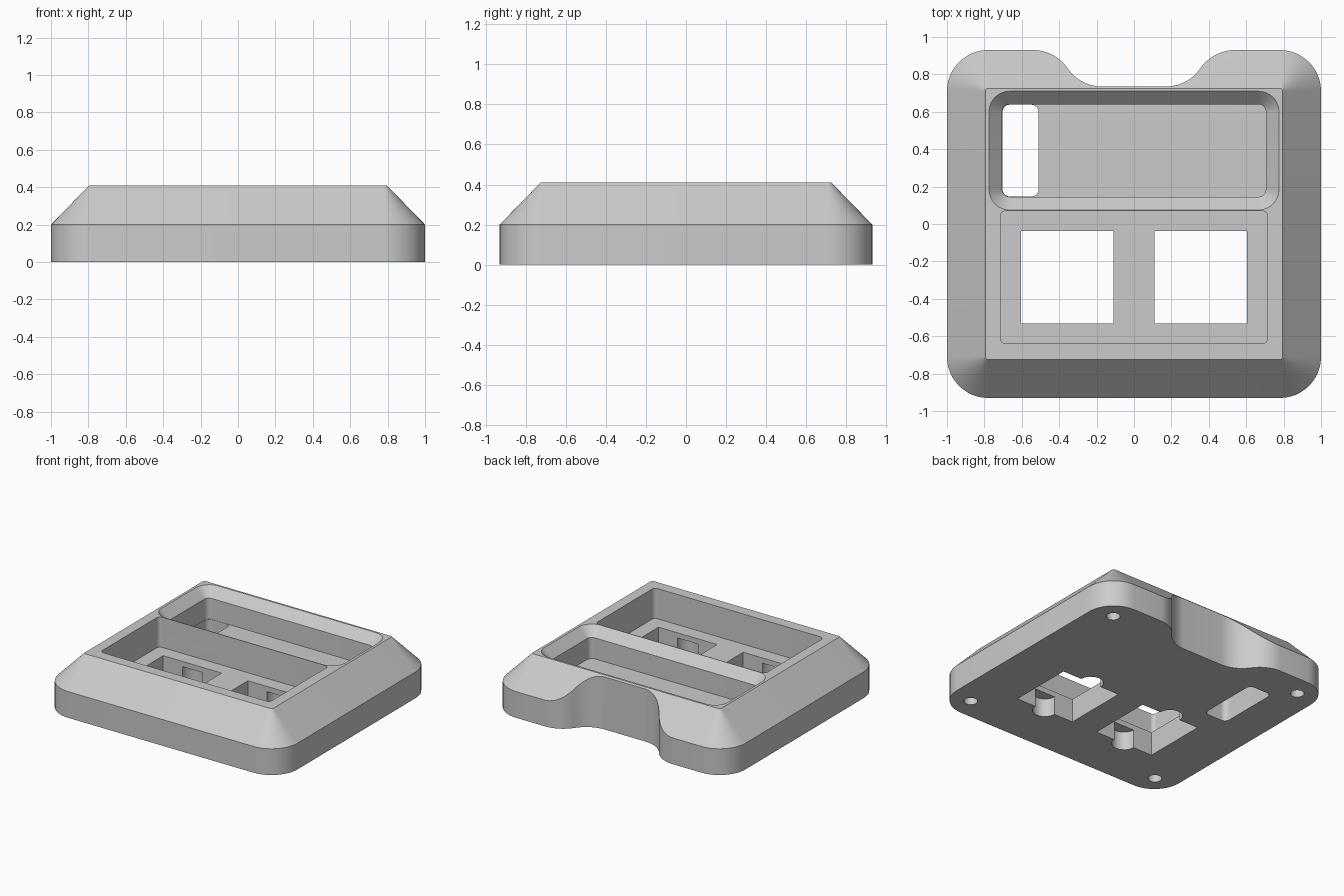
import bpy
import bmesh
from math import sin, cos, radians, pi

cube = bpy.data.objects.get("Cube")
if cube:
    bpy.data.objects.remove(cube, do_unlink=True)

FLOOR = 0.18    # pocket floor height
TOP = 0.41
grey = bpy.data.materials.new("light_grey")
grey.use_nodes = True
grey.diffuse_color = (0.6, 0.6, 0.6, 1)
grey.node_tree.nodes["Principled BSDF"].inputs["Base Color"].default_value = (0.6, 0.6, 0.6, 1)


def arc(cx, cy, r, start, end, steps=12):
    """Points along an arc, angles in degrees."""
    angles = [radians(start + (end - start) * i / steps) for i in range(steps + 1)]
    return [(cx + r * cos(a), cy + r * sin(a)) for a in angles]


def round_rect(x0, x1, y0, y1, r):
    corners = [(x1 - r, y1 - r), (x0 + r, y1 - r), (x0 + r, y0 + r), (x1 - r, y0 + r)]
    points = []
    for i, (cx, cy) in enumerate(corners):
        points += arc(cx, cy, r, 90 * i, 90 * i + 90)
    return points


def loft(name, layers):
    """Closed solid through (outline, height) layers."""
    bm = bmesh.new()
    rings = [[bm.verts.new((x, y, z)) for x, y in outline] for outline, z in layers]
    bm.faces.new(rings[0][::-1])
    bm.faces.new(rings[-1])
    for low, high in zip(rings, rings[1:]):
        n = len(low)
        for i in range(n):
            j = (i + 1) % n
            bm.faces.new((low[i], low[j], high[j], high[i]))
    bmesh.ops.recalc_face_normals(bm, faces=bm.faces)
    mesh = bpy.data.meshes.new(name)
    bm.to_mesh(mesh)
    bm.free()
    mesh.materials.append(grey)
    obj = bpy.data.objects.new(name, mesh)
    bpy.context.collection.objects.link(obj)
    return obj


def prism(name, outline, z0, z1):
    return loft(name, [(outline, z0), (outline, z1)])


# Case body: upright rim, then a 45 degree slope up to a flat top
base = round_rect(-1, 1, -0.93, 0.93, 0.22)
case_body = loft("case_body", [
    (base, 0), (base, 0.2),
    (round_rect(-0.795, 0.795, -0.725, 0.725, 0.015), TOP)])

cutters = []

# Curved cable notch in the back
bend = 55.6
right = arc(0.54, 0.706, 0.224, 90, 90 + bend) + arc(0.17, 0.959, 0.224, -90 + bend, -90)[1:]
left = [(-x, y) for x, y in reversed(right)]
cutters.append(prism("back_notch", [(0.54, 1.2)] + right + left + [(-0.54, 1.2)], -0.1, 0.6))

# Screen pocket with a bevelled rim, and its cable slot
inner = round_rect(-0.705, 0.705, 0.145, 0.64, 0.04)
outer = round_rect(-0.775, 0.775, 0.075, 0.71, 0.11)
cutters.append(loft("screen_pocket", [
    (inner, FLOOR), (inner, TOP - 0.07), (outer, TOP), (outer, TOP + 0.1)]))
cutters.append(prism("cable_slot", round_rect(-0.703, -0.51, 0.147, 0.638, 0.04), -0.1, FLOOR + 0.05))

# Key pocket
cutters.append(prism("key_pocket", round_rect(-0.715, 0.715, -0.64, 0.07, 0.03), FLOOR, TOP + 0.1))

for side in (-1, 1):
    # Square switch opening with rounded clip recesses from below
    cx, cy, half = side * 0.357, -0.285, 0.247
    square = [(cx - half, cy - half), (cx + half, cy - half),
              (cx + half, cy + half), (cx - half, cy + half)]
    cutters.append(prism("switch_hole", square, -0.1, FLOOR + 0.05))
    for end in (-1, 1):
        clip = arc(cx, cy + end * half, 0.086, 0, 360, 32)[:-1]
        cutters.append(prism("clip_recess", clip, -0.1, 0.14))
        # Blind screw holes in the underside
        screw = arc(side * 0.83, end * 0.765, 0.048, 0, 360, 24)[:-1]
        cutters.append(prism("screw_hole", screw, -0.1, 0.2))

# Carve every opening out of the body
bpy.ops.object.select_all(action="DESELECT")
bpy.context.view_layer.objects.active = case_body
case_body.select_set(True)
for cutter in cutters:
    cutter.hide_render = True
    mod = case_body.modifiers.new(cutter.name, "BOOLEAN")
    mod.operation = "DIFFERENCE"
    mod.solver = "EXACT"
    mod.object = cutter
    bpy.ops.object.modifier_apply(modifier=mod.name)
    bpy.data.objects.remove(cutter, do_unlink=True)

bpy.ops.object.shade_smooth_by_angle(angle=pi / 6)
